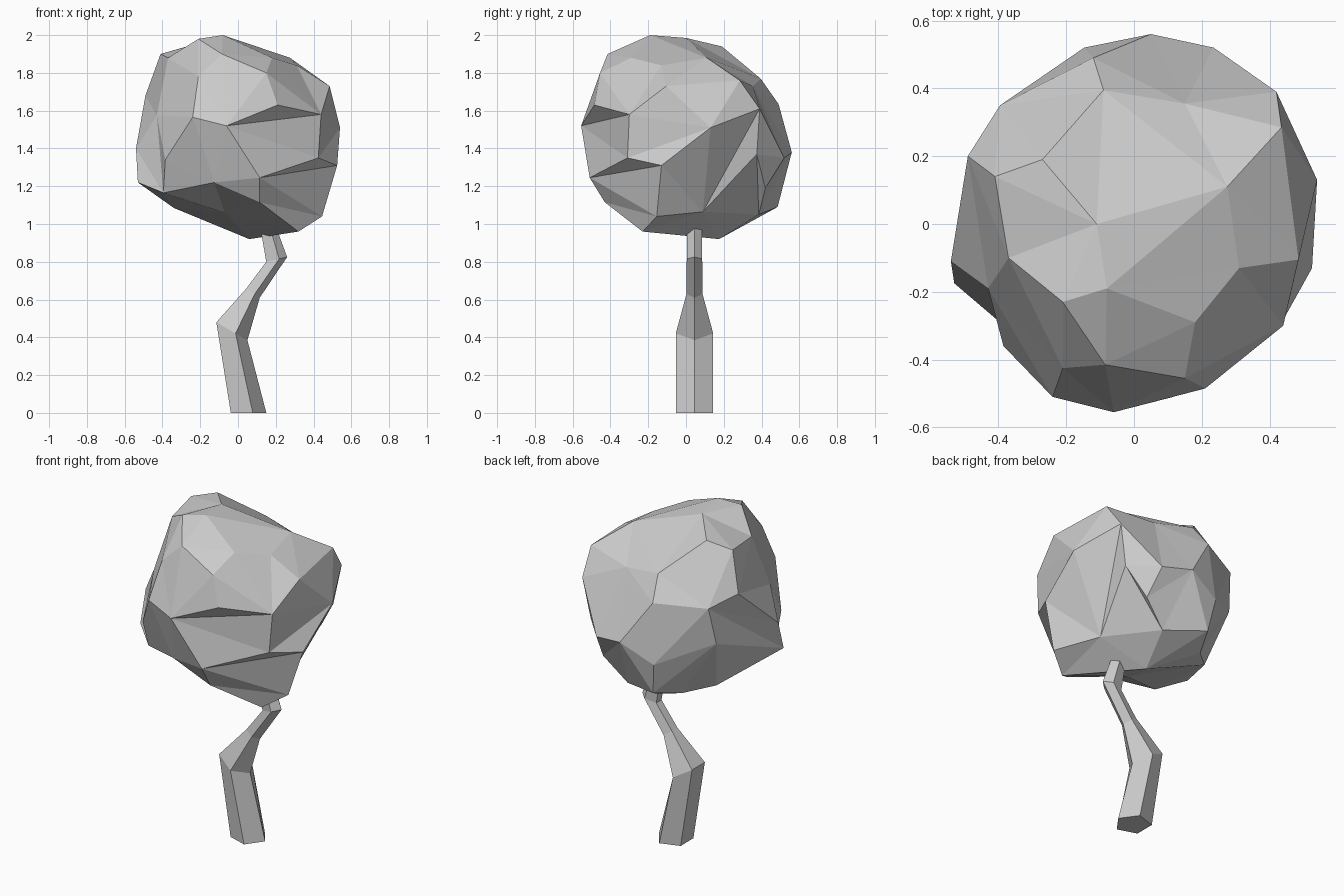
import bpy, bmesh, math, random
from mathutils import Vector

if "Cube" in bpy.data.objects:
    bpy.data.objects.remove(bpy.data.objects["Cube"])

random.seed(1)


def add_object(name, bm):
    bmesh.ops.recalc_face_normals(bm, faces=bm.faces)
    mesh = bpy.data.meshes.new(name)
    bm.to_mesh(mesh)
    bm.free()
    obj = bpy.data.objects.new(name, mesh)
    bpy.context.collection.objects.link(obj)
    return obj


def crosses(a, b, c, d):
    """True if the arcs a-b and c-d on the sphere cross."""
    if {a, b} & {c, d}:
        return False
    a, b, c, d = a.co, b.co, c.co, d.co
    ab, cd = a.cross(b), c.cross(d)
    return (ab.dot(c) * ab.dot(d) < 0 and cd.dot(a) * cd.dot(b) < 0
            and (a + b).dot(c + d) > 0)


def force_crease(bm, a, b):
    """Turn edges until a straight crease joins a and b."""
    for _ in range(60):
        options = []
        for e in bm.edges:
            c, d = e.verts
            if len(e.link_faces) == 2 and crosses(a, b, c, d):
                o = [v for f in e.link_faces for v in f.verts if v not in (c, d)]
                if len(o) == 2 and crosses(o[0], o[1], c, d):
                    options.append((crosses(a, b, o[0], o[1]), e))
        if not options:
            return
        good = [e for bad, e in options if not bad] or [e for _, e in options]
        bmesh.utils.edge_rotate(random.choice(good), True)


# Crown: faceted lump; facets come from a hull of near-spherical directions,
# then each corner is moved out to its real place so dents are kept
CENTER = Vector((0, 0, 1.46))
crown_points = [
    (-.08, -.19, 2.0), (-.11, 0, 1.985), (-.21, -.23, 1.98), (.18, -.29, 1.88),
    (.15, -.455, 1.80), (.485, -.105, 1.73), (.525, -.13, 1.31), (.31, -.13, 1.84),
    (.275, .11, 1.88), (-.27, .19, 1.94), (-.41, .14, 1.90), (-.37, -.10, 1.88),
    (.435, .285, 1.76), (.54, .13, 1.51), (.42, .39, 1.61), (-.09, .395, 1.77),
    (.15, .355, 1.73), (-.12, .49, 1.635), (.235, .52, 1.35), (.05, .56, 1.38),
    (-.147, .52, 1.28), (-.395, .35, 1.62), (-.42, .31, 1.40), (-.49, .20, 1.68),
    (.375, .375, 1.37), (.26, .42, 1.19), (-.12, .485, 1.09), (.12, .385, 1.05),
    (.445, -.155, 1.04), (.32, -.23, .96), (.06, .175, .92), (.115, -.43, 1.115),
    (.115, -.51, 1.245), (-.06, -.555, 1.52), (.21, -.485, 1.63), (-.085, -.415, 1.90),
    (-.21, -.425, 1.78), (-.24, -.51, 1.565), (.44, -.30, 1.58), (.425, -.31, 1.35),
    (-.385, -.36, 1.34), (-.395, -.29, 1.165), (-.20, .325, 1.05), (-.125, -.44, 1.22),
    (-.53, -.175, 1.22), (-.54, -.11, 1.40), (-.43, -.19, 1.575), (-.34, .195, 1.085),
    (.315, .09, 1.065), (-.07, -.14, 1.06),
]
bm = bmesh.new()
corners = []
for p in crown_points:
    d = Vector(p) - CENTER
    corners.append(bm.verts.new(d.normalized() * (0.55 + 0.2 * (d.length - 0.55))))
bmesh.ops.convex_hull(bm, input=bm.verts[:], use_existing_faces=False)

# Creases where the facets fold inwards
for i, j in [(33, 38), (32, 6), (39, 13), (43, 49), (14, 48), (24, 27),
             (46, 41), (46, 36), (21, 44)]:
    force_crease(bm, corners[i], corners[j])
for v, p in zip(corners, crown_points):
    v.co = p
bmesh.ops.delete(bm, geom=[v for v in bm.verts if not v.link_faces], context='VERTS')
add_object("crown", bm)

# Trunk: five-sided bent tube; each ring is centre x, z, width in x, width in y, tilt
rings = [
    (.046, 0, .104, .104, 0),
    (-.041, .437, .091, .104, -.576),
    (.076, .637, .039, .045, -.7),
    (.199, .811, .061, .043, .23),
    (.162, .955, .047, .043, .2),
    (.14, 1.06, .045, .043, .2),
]
bm = bmesh.new()
loops = []
for cx, cz, wx, wy, tilt in rings:
    loop = []
    for k in range(5):
        a = math.tau * k / 5
        dx = wx * math.cos(a)
        loop.append(bm.verts.new((cx + dx, .045 + wy * math.sin(a), cz + dx * tilt)))
    loops.append(loop)
for low, high in zip(loops, loops[1:]):
    for k in range(5):
        n = (k + 1) % 5
        bm.faces.new((low[k], low[n], high[n], high[k]))
bm.faces.new(loops[0][::-1])
bm.faces.new(loops[-1])
add_object("trunk", bm)
